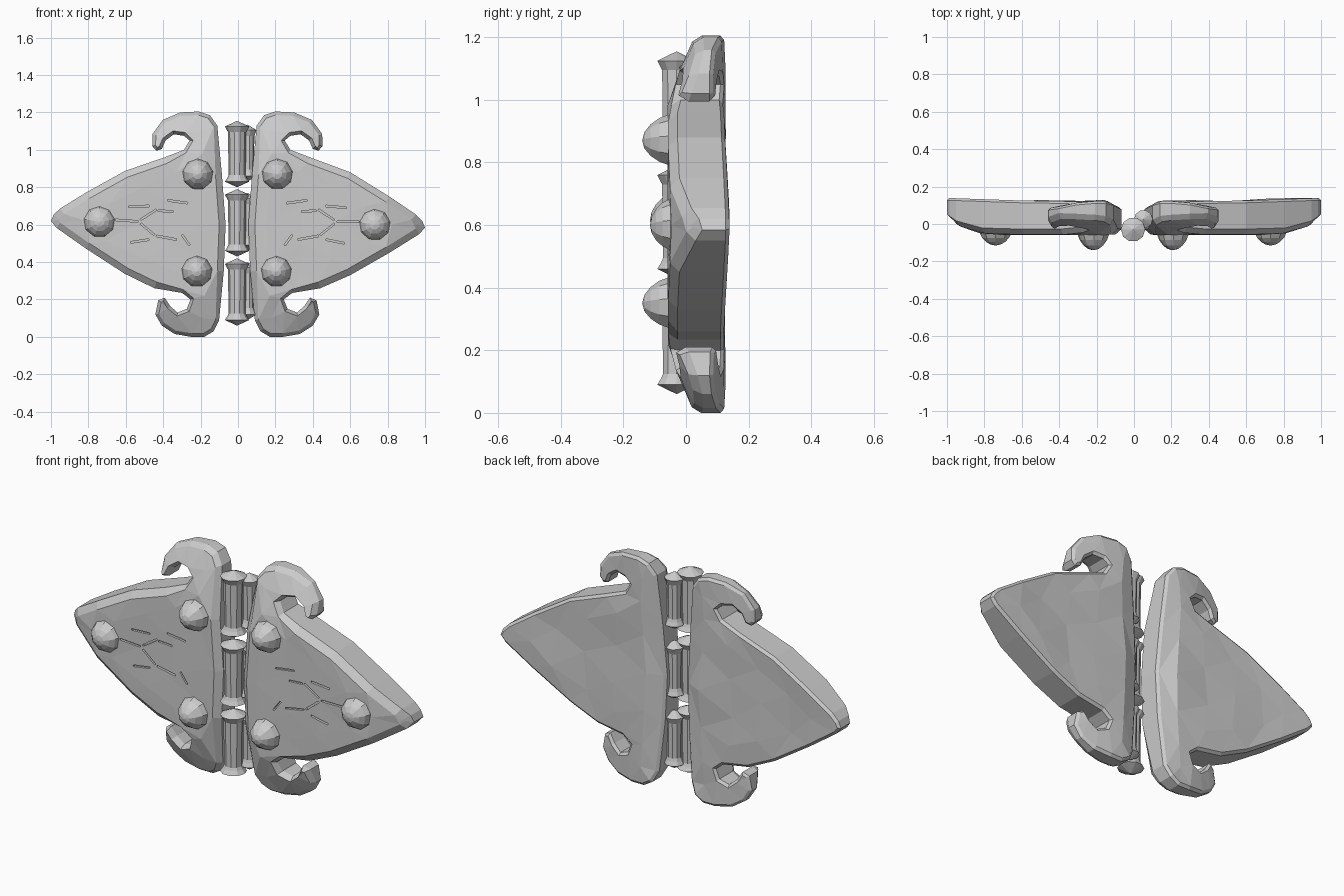
import bpy, bmesh, math, random
from mathutils import Vector, Matrix
from mathutils.geometry import delaunay_2d_cdt

if "Cube" in bpy.data.objects:
    bpy.data.objects.remove(bpy.data.objects["Cube"])

random.seed(4)

# Leaf outline (x, z), clockwise from the inner top corner, right-hand leaf
OUTLINE = [(.10, 1.13), (.14, 1.185), (.20, 1.205), (.30, 1.20), (.395, 1.16), (.45, 1.085),
           (.452, 1.02), (.43, .995), (.40, 1.005), (.38, 1.05), (.335, 1.083), (.28, 1.075),
           (.25, 1.05), (.28, 1.00), (.385, .96), (.60, .88), (.81, .75), (.95, .655),
           (.985, .62), (1.0, .585), (.97, .55), (.81, .45), (.60, .33), (.44, .26), (.29, .235),
           (.245, .20), (.265, .15), (.315, .13), (.355, .165), (.385, .21), (.42, .195),
           (.435, .12), (.40, .06), (.33, .015), (.24, .0), (.17, .0), (.12, .03),
           (.09, .09), (.065, .35), (.055, .60), (.075, .87)]

# Points inside the leaf that give the faces their hammered facets
INNER = [(.17, 1.1), (.18, .98), (.17, .8), (.15, .6), (.16, .4), (.17, .22), (.18, .1),
         (.32, .88), (.33, .7), (.35, .5), (.33, .35), (.5, .8), (.52, .62), (.5, .42),
         (.68, .7), (.7, .5), (.82, .6)]


def hook_amount(z):
    return max(0.0, abs(z - .6) - .38) / .22


def hook_tip(x, z):
    """0 on the body, 1 at the curled end of a hook."""
    return min(1, max(0, x - .26) / .17) if hook_amount(z) > 0 or (z < .23 and x > .3) else 0


def front_y(x, z):
    return (-.057 + .075 * hook_amount(z) + .03 * hook_tip(x, z)
            + .2 * max(0, x - .78) + .5 * max(0, x - .93))


def back_y(x, z):
    return .122 - .035 * hook_tip(x, z) + .034 * max(0, x - .5) - max(0, .12 - x) * .5


def inset_outline(amount):
    pts = [Vector(p) for p in OUTLINE]
    result = []
    for i, p in enumerate(pts):
        t = (pts[(i + 1) % len(pts)] - pts[i - 1]).normalized()
        d = amount if .24 < p.y < .97 else min(amount, .019)
        result.append(p + Vector((t.y, -t.x)) * d)
    return result


def add_object(name, bm):
    bmesh.ops.recalc_face_normals(bm, faces=bm.faces)
    mesh = bpy.data.meshes.new(name)
    bm.to_mesh(mesh)
    bm.free()
    ob = bpy.data.objects.new(name, mesh)
    bpy.context.collection.objects.link(ob)
    return ob


def place(x, z, side):
    """Right leaf unchanged; left leaf mirrored with its slight offset."""
    return (x, z) if side > 0 else (-(x + .012 * (1 - x)), z + .035 * max(0, x - .5) * 2)


def make_leaf(name, side):
    bm = bmesh.new()

    def vert(x, y, z):
        px, pz = place(x, z, side)
        return bm.verts.new((px, y, pz))

    front, back = inset_outline(.035), inset_outline(.014)
    outer = [Vector(p) for p in OUTLINE]
    rings = [[vert(p.x, front_y(*q), p.y) for p, q in zip(front, outer)],
             [vert(q.x, front_y(*q) + .03, q.y) for q in outer],
             [vert(q.x, back_y(*q) - .012, q.y) for q in outer],
             [vert(p.x, back_y(*q), p.y) for p, q in zip(back, outer)]]
    n = len(outer)
    for a, b in zip(rings, rings[1:]):
        for i in range(n):
            j = (i + 1) % n
            bm.faces.new((a[i], a[j], b[j], b[i]))
    # Faceted front and back faces
    for flat, ring, depth, wobble in ((front, rings[0], front_y, .003), (back, rings[3], back_y, .007)):
        pts = flat + [Vector(p) for p in INNER]
        verts = ring + [vert(x, depth(x, z) + random.uniform(-wobble, wobble), z) for x, z in INNER]
        out = delaunay_2d_cdt(pts, [], [list(range(n))[::-1]], 1, 1e-6)
        for f in out[2]:
            ids = [out[3][i] for i in f]
            if all(ids):
                bm.faces.new([verts[i[0]] for i in ids])
    return add_object(name, bm)


# Engraved scratches, cut into the front of each leaf
SCRATCHES = [((.65, .615), (.53, .615)), ((.515, .625), (.43, .68)), ((.58, .69), (.47, .70)),
             ((.515, .605), (.44, .545)), ((.57, .50), (.47, .52)), ((.42, .675), (.34, .67)),
             ((.43, .54), (.32, .52)), ((.37, .73), (.26, .715)), ((.29, .545), (.25, .49))]


def engrave(leaf, side):
    bm = bmesh.new()
    for a, b in SCRATCHES:
        a, b = Vector(place(*a, side)), Vector(place(*b, side))
        mid, d = (a + b) / 2, b - a
        m = (Matrix.Translation((mid.x, -.062, mid.y)) @ Matrix.Rotation(-math.atan2(d.y, d.x), 4, 'Y')
             @ Matrix.Diagonal((d.length, .035, .009, 1)))
        bmesh.ops.create_cube(bm, size=1, matrix=m)
    cutter = add_object("scratch_cutter", bm)
    cutter.hide_render = True
    mod = leaf.modifiers.new("scratches", 'BOOLEAN')
    mod.operation, mod.solver, mod.object = 'DIFFERENCE', 'EXACT', cutter
    bpy.context.view_layer.objects.active = leaf
    bpy.ops.object.modifier_apply(modifier=mod.name)
    bpy.data.objects.remove(cutter)


def make_stud(name, x, z, height):
    """Faceted dome pinched slightly towards a blunt point."""
    bm = bmesh.new()
    bmesh.ops.create_uvsphere(bm, u_segments=9, v_segments=8, radius=1)
    for v in bm.verts:
        pinch = 1 - .2 * abs(v.co.z)
        v.co.x *= pinch
        v.co.y *= pinch
    bmesh.ops.transform(bm, verts=bm.verts, matrix=Matrix.Translation((x, -.05, z))
                        @ Matrix.Rotation(math.pi / 2, 4, 'X') @ Matrix.Diagonal((.085, .085, height, 1)))
    return add_object(name, bm)


def make_pin(name, x, y, z0, z1, r):
    """Lathed pin: pointed caps, flared rims, narrow faceted shaft."""
    profile = [(r, z0 + .03), (r * .8, z0 + .05), (r * .7, z0 + .065),
               (r * .75, z1 - .06), (r, z1 - .03)]
    bm = bmesh.new()
    sides = 10
    rings = [[bm.verts.new((x + rr * math.cos(math.tau * i / sides),
                            y + rr * math.sin(math.tau * i / sides), z)) for i in range(sides)]
             for rr, z in profile]
    low, high = bm.verts.new((x, y, z0)), bm.verts.new((x, y, z1))
    for i in range(sides):
        j = (i + 1) % sides
        for a, b in zip(rings, rings[1:]):
            bm.faces.new((a[i], a[j], b[j], b[i]))
        bm.faces.new((low, rings[0][j], rings[0][i]))
        bm.faces.new((high, rings[-1][i], rings[-1][j]))
    return add_object(name, bm)


# Leaves
for label, side in (("right", 1), ("left", -1)):
    engrave(make_leaf(label + "_leaf", side), side)

# Studs
for label, x, z, h in (("right_top", .21, .87, .09), ("right_tip", .73, .60, .065), ("right_low", .205, .35, .09),
                       ("left_top", -.215, .87, .09), ("left_tip", -.74, .615, .065), ("left_low", -.22, .35, .09)):
    make_stud(label + "_stud", x, z, h)

# Hinge pins: main column in front, thinner knuckles behind
for label, z0, z1 in (("low", .06, .42), ("middle", .43, .79), ("top", .80, 1.155)):
    make_pin(label + "_hinge_pin", -.005, -.03, z0, z1, .065)
    make_pin(label + "_rear_knuckle", .05, .025, z0 + .03, z1 - .02, .05)
